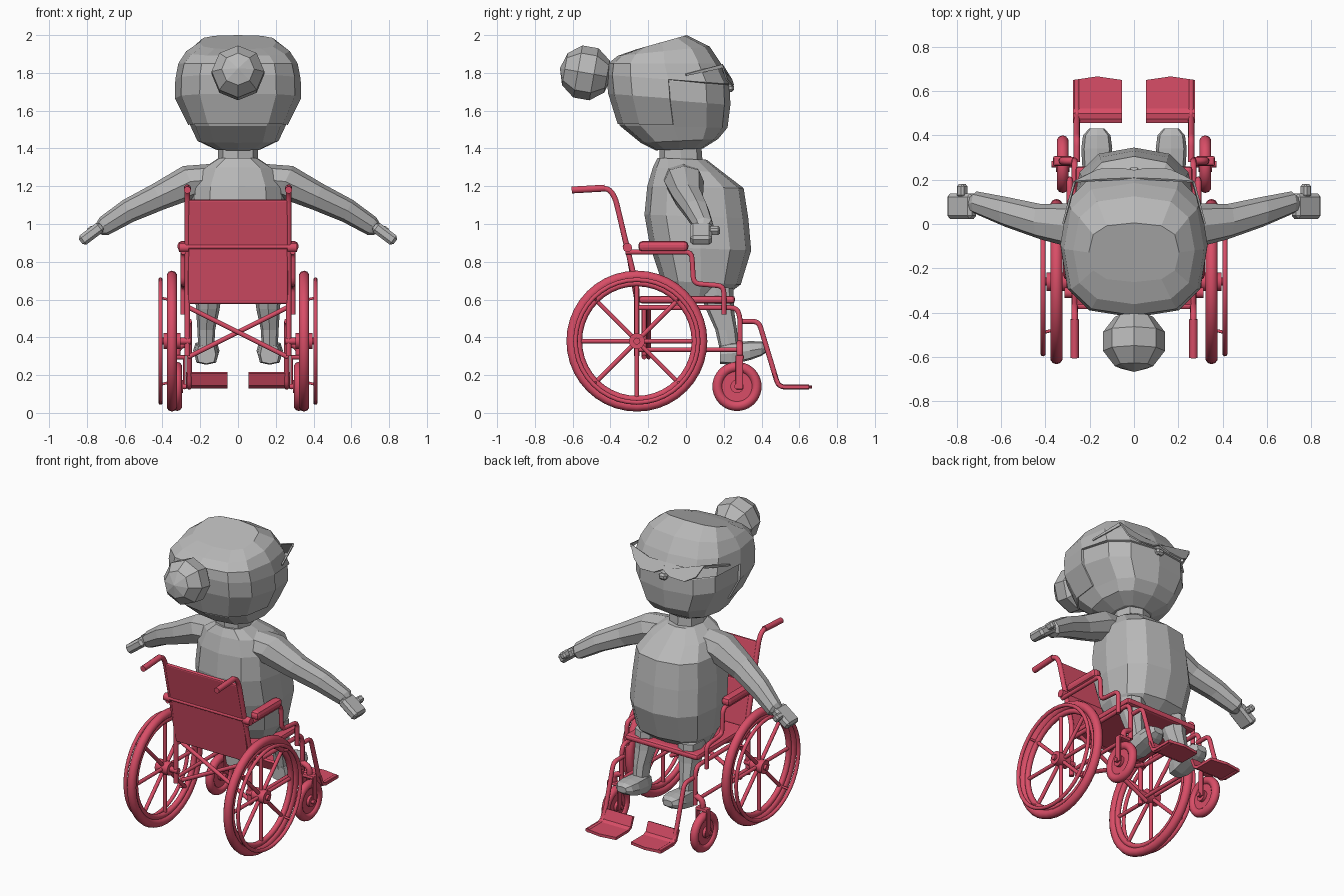
import bpy, bmesh, math
from mathutils import Vector

cube = bpy.data.objects.get("Cube")
if cube:
    bpy.data.objects.remove(cube)


def material(name, rgb):
    m = bpy.data.materials.new(name)
    m.use_nodes = True
    m.diffuse_color = (*rgb, 1)
    m.node_tree.nodes["Principled BSDF"].inputs["Base Color"].default_value = (*rgb, 1)
    return m


GREY = material("figure grey", (0.48, 0.48, 0.48))
RED = material("chair red", (0.69, 0.075, 0.135))


def link(name, data, mat):
    ob = bpy.data.objects.new(name, data)
    bpy.context.collection.objects.link(ob)
    data.materials.append(mat)
    return ob


def finish(name, mat, smooth=False):
    ob = bpy.context.object
    ob.name = name
    ob.data.materials.append(mat)
    if smooth:
        bpy.ops.object.shade_smooth_by_angle(angle=math.radians(40))
    return ob


def loft(name, rings, n=8, power=1.0):
    """Skin through rings given as (centre, axis u, axis v)."""
    bm = bmesh.new()
    loops = []
    bend = lambda t: math.copysign(abs(t) ** power, t) if abs(t) > 1e-6 else 0
    for c, u, v in rings:
        c, u, v = Vector(c), Vector(u), Vector(v)
        angles = [math.tau * i / n for i in range(n)]
        loops.append([bm.verts.new(c + u * bend(math.cos(a)) + v * bend(math.sin(a))) for a in angles])
    for a, b in zip(loops, loops[1:]):
        for i in range(n):
            bm.faces.new((a[i], a[(i + 1) % n], b[(i + 1) % n], b[i]))
    bm.faces.new(loops[0])
    bm.faces.new(loops[-1])
    bmesh.ops.recalc_face_normals(bm, faces=bm.faces)
    me = bpy.data.meshes.new(name)
    bm.to_mesh(me)
    bm.free()
    return link(name, me, GREY)


def level(zb, zf, hw, yb, yf, x=0):
    """Upright-body ring: back height, front height, half width, back y, front y."""
    return ((x, (yb + yf) / 2, (zb + zf) / 2), (hw, 0, 0), (0, (yf - yb) / 2, (zf - zb) / 2))


def sheet(name, points, faces, thick, mat):
    me = bpy.data.meshes.new(name)
    me.from_pydata(points, [], faces)
    ob = link(name, me, mat)
    mod = ob.modifiers.new("thickness", "SOLIDIFY")
    mod.thickness, mod.offset = thick, 0
    return ob


def tube(name, pts, r, round_by=0.035):
    """Round tube with rounded corners."""
    pts = [Vector(p) for p in pts]
    path = [pts[0]]
    for p, q, s in zip(pts, pts[1:], pts[2:]):
        a = q + (p - q).normalized() * min(round_by, (p - q).length / 2)
        b = q + (s - q).normalized() * min(round_by, (s - q).length / 2)
        path += [a.lerp(q, t).lerp(q.lerp(b, t), t) for t in (0, 0.25, 0.5, 0.75, 1)]
    path.append(pts[-1])
    cu = bpy.data.curves.new(name, "CURVE")
    cu.dimensions, cu.bevel_depth, cu.bevel_resolution, cu.use_fill_caps = "3D", r, 3, True
    sp = cu.splines.new("POLY")
    sp.points.add(len(path) - 1)
    for point, co in zip(sp.points, path):
        point.co = (*co, 1)
    return link(name, cu, RED)


def box(name, loc, size, mat, rot=(0, 0, 0), bevel=0.01):
    bpy.ops.mesh.primitive_cube_add(size=1, location=loc, rotation=rot)
    ob = finish(name, mat)
    ob.scale = size
    bpy.ops.object.transform_apply(location=False, rotation=False, scale=True)
    mod = ob.modifiers.new("soft edges", "BEVEL")
    mod.width, mod.segments = bevel, 2 if mat == RED else 1
    return ob


def ring(name, loc, major, minor):
    bpy.ops.mesh.primitive_torus_add(location=loc, rotation=(0, math.pi / 2, 0), major_radius=major,
                                     minor_radius=minor, major_segments=40, minor_segments=10)
    return finish(name, RED, True)


def disc(name, loc, r, width):
    bpy.ops.mesh.primitive_cylinder_add(vertices=24, radius=r, depth=width, location=loc,
                                        rotation=(0, math.pi / 2, 0))
    return finish(name, RED, True)


# Torso, neck and head
loft("torso", [level(.61, .62, .21, -.07, .21), level(.70, .68, .25, -.13, .29),
               level(.88, .86, .275, -.19, .345), level(1.05, 1.03, .265, -.22, .33),
               level(1.2, 1.19, .25, -.205, .305), level(1.3, 1.27, .2, -.175, .2),
               level(1.35, 1.34, .11, -.15, .11)], 12, 0.78)
loft("neck", [level(1.3, 1.3, .105, -.14, .09), level(1.43, 1.43, .105, -.14, .08)], 8, 0.8)
head_rings = [(1.39, 1.40, .12, -.16, .09), (1.43, 1.45, .215, -.24, .17), (1.52, 1.51, .25, -.35, .22),
              (1.68, 1.63, .32, -.40, .235), (1.78, 1.73, .318, -.41, .232), (1.84, 1.84, .302, -.40, .18),
              (1.88, 1.93, .26, -.35, .12), (1.915, 1.99, .19, -.25, .0)]
loft("head", [level(*r) for r in head_rings], 12, 0.72)

# Hair shell wraps the back and crown, open at the face
hair = loft("hair", [level(zb + .01, zf + .01, hw + .014, yb - .012, yf + .005)
                     for zb, zf, hw, yb, yf in head_rings[2:]], 12, 0.72)
bm = bmesh.new()
bm.from_mesh(hair.data)
gone = [f for f in bm.faces if f.calc_center_median().z < 1.53 and abs(f.normal.z) > 0.9
        or f.calc_center_median().y > 0.0 and f.calc_center_median().z < 1.78]
bmesh.ops.delete(bm, geom=gone, context="FACES")
bm.to_mesh(hair.data)
bm.free()
mod = hair.modifiers.new("hair thickness", "SOLIDIFY")
mod.thickness = 0.02

# Bun and nose
bpy.ops.mesh.primitive_uv_sphere_add(segments=8, ring_count=5, radius=0.147, location=(0, -.53, 1.80),
                                     rotation=(math.radians(80), 0, 0))
finish("hair_bun", GREY).scale = (1, 1, 0.95)
box("nose", (0, .235, 1.72), (.055, .04, .04), GREY, bevel=.012)

for s in (-1, 1):
    side = "left" if s > 0 else "right"

    # Winged spectacles with temple arms
    sheet(side + "_lens", [(0, .205, 1.80), (s * .13, .20, 1.80), (s * .27, .19, 1.845), (s * .225, .215, 1.765),
                           (s * .16, .245, 1.73), (s * .06, .25, 1.735), (0, .24, 1.765)],
          [range(7)], .009, GREY)
    sheet(side + "_temple_arm", [(s * .27, .19, 1.845), (s * .265, .19, 1.825), (s * .32, .0, 1.785),
                                 (s * .32, .0, 1.795)], [range(4)], .009, GREY)

    # Arm, hand and thumb
    arm = [((.08, -.02, 1.24), .10, .09), ((.25, -.01, 1.225), .105, .092), ((.42, .01, 1.145), .08, .074),
           ((.58, .055, 1.07), .068, .064), ((.71, .095, .988), .052, .052), ((.74, .09, .97), .03, .03)]
    loft(side + "_arm", [((s * c[0], c[1], c[2]), (0, ry, 0), (s * rz * .45, 0, rz * .89))
                         for c, ry, rz in arm], 8, 0.85)
    tilt = (0, s * math.radians(37), 0)
    box(side + "_hand", (s * .777, .08, .948), (.14, .115, .06), GREY, tilt, .015)
    box(side + "_thumb", (s * .775, .15, .965), (.04, .06, .045), GREY, tilt, .01)

    # Leg and foot
    loft(side + "_leg", [level(.68, .66, .075, .06, .25, s * .155), level(.55, .54, .062, .105, .255, s * .16),
                         level(.44, .44, .047, .155, .27, s * .168), level(.33, .34, .042, .18, .28, s * .168)], 8, 0.8)
    foot = [(.18, .31, .05, .05), (.24, .315, .064, .06), (.34, .33, .07, .05), (.40, .34, .062, .038),
            (.43, .345, .035, .02)]
    loft(side + "_foot", [((s * .168, y, z), (w, 0, 0), (0, 0, h)) for y, z, w, h in foot], 8, 0.6)

    # Drive wheel: tyre, rim, hub, spokes and hand rim
    hub = Vector((s * .35, -.26, .38))
    ring(side + "_tyre", hub, .345, .028)
    ring(side + "_rim", hub, .308, .018)
    ring(side + "_hand_rim", hub + Vector((s * .06, 0, 0)), .325, .012)
    disc(side + "_hub", hub, .042, .09)
    disc(side + "_axle", hub - Vector((s * .02, 0, 0)), .018, .16)
    for i in range(8):
        a = math.tau * i / 8
        d = Vector((0, math.cos(a), math.sin(a)))
        tube(f"{side}_spoke_{i}", [hub + d * .03, hub + d * .305], .012)
        if i % 2:
            tube(f"{side}_hand_rim_bracket_{i}", [hub + d * .305, hub + d * .325 + Vector((s * .06, 0, 0))], .007)

    # Caster and fork
    cast = Vector((s * .322, .27, .14))
    ring(side + "_caster_tyre", cast, .103, .027)
    disc(side + "_caster_disc", cast, .095, .022)
    disc(side + "_caster_hub", cast, .035, .06)
    disc(side + "_caster_axle", cast, .014, .10)
    for k in (-1, 1):
        box(f"{side}_fork_{k}", cast + Vector((k * .037, .012, .075)), (.012, .04, .18), RED, bevel=.005)
    box(side + "_fork_crown", cast + Vector((0, .015, .155)), (.086, .045, .025), RED)
    tube(side + "_fork_stem", [cast + Vector((0, .015, .15)), cast + Vector((0, .015, .21)), (s * .265, .285, .37)], .018)

    # Side frame tubes
    x = s * .268
    tube(side + "_back_post", [(x, -.26, .30), (x, -.26, .66), (x, -.375, 1.14), (x, -.41, 1.19), (x, -.58, 1.182)], .015)
    tube(side + "_push_grip", [(x, -.605, 1.18), (x, -.43, 1.19)], .019)
    tube(side + "_seat_rail", [(x, -.26, .557), (x, .27, .557), (x, .287, .50), (x, .287, .31)], .014)
    tube(side + "_lower_rail", [(x, -.26, .335), (x, .287, .335)], .012)
    x = s * .29
    tube(side + "_arm_tube", [(x, -.32, .852), (x, .03, .852), (x, .04, .685), (x, .20, .672), (x, .20, .52)], .014)
    disc(side + "_arm_pivot", (s * .288, -.31, .875), .024, .05)
    box(side + "_armrest_pad", (x, -.12, .882), (.06, .265, .056), RED, bevel=.022)
    x = s * .258
    tube(side + "_foot_hanger", [(x, .28, .485), (x, .385, .485), (x, .49, .137), (x, .65, .137)], .014)

    # Footplate with raised heel edge
    rows = [(.465, .213), (.492, .15), (.52, .137), (.65, .137)]
    pts = [(s * px, y + (.016 if px == .165 and y > .6 else 0), z) for y, z in rows for px in (.275, .165, .055)]
    sheet(side + "_footplate", pts, [(r * 3 + c, r * 3 + c + 1, r * 3 + c + 4, r * 3 + c + 3)
                                     for r in range(3) for c in range(2)], .018, RED)

    # Folding cross brace
    tube(side + "_cross_brace", [(-s * .265, -.21 + s * .012, .295), (s * .265, -.21 + s * .012, .56)], .013)

# Seat and backrest
box("seat", (0, .005, .60), (.53, .51, .04), RED, bevel=.016)
box("backrest_lower", (0, -.285, .73), (.53, .024, .31), RED, (math.radians(10), 0, 0), .008)
box("backrest_upper", (0, -.345, 1.005), (.53, .024, .255), RED, (math.radians(13), 0, 0), .008)
tube("backrest_seam", [(-.265, -.322, .88), (.265, -.322, .88)], .013)
